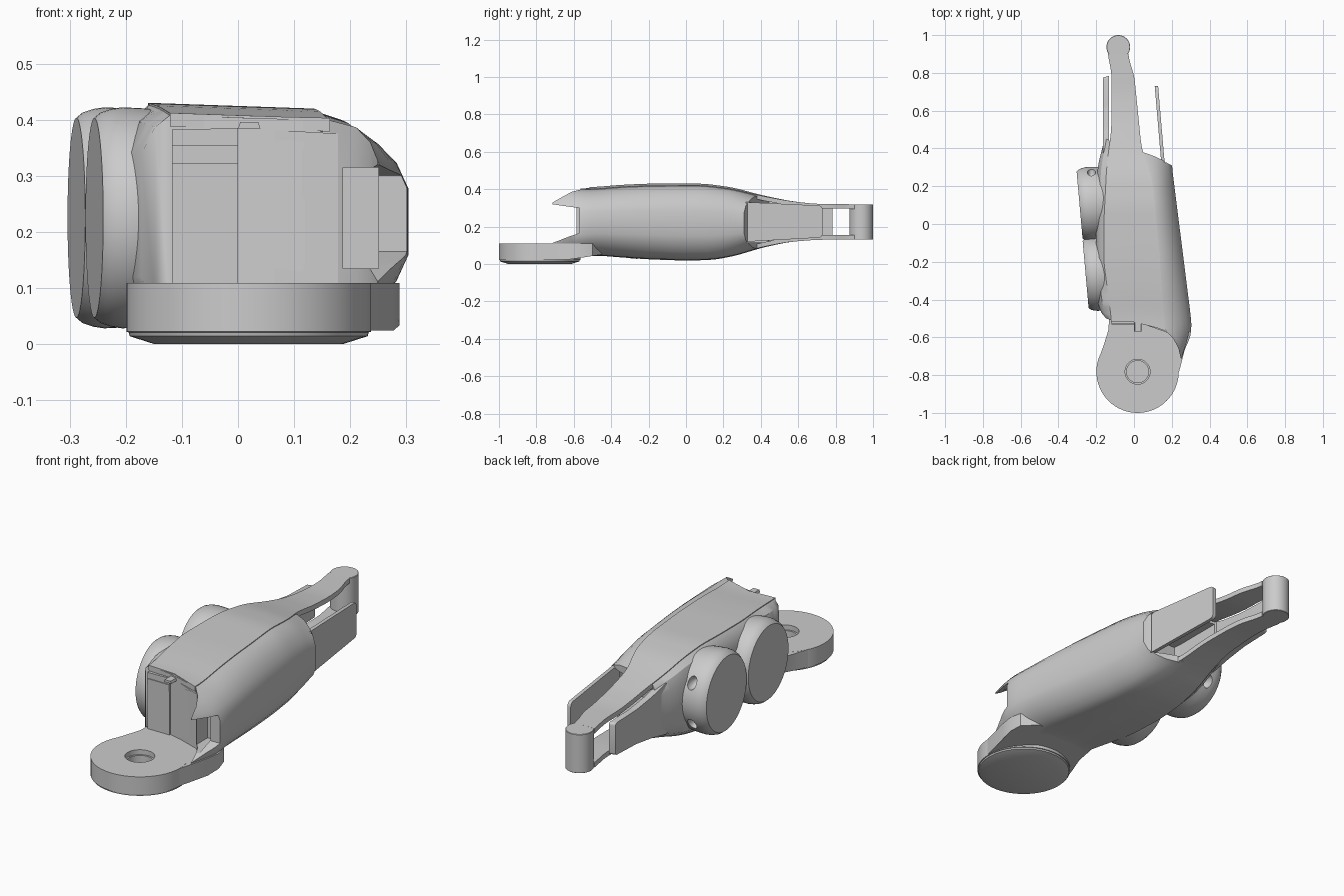
import bpy, bmesh, math
from mathutils import Vector, Matrix

if "Cube" in bpy.data.objects:
    bpy.data.objects.remove(bpy.data.objects["Cube"])


def lerp_table(tab, y):
    if y <= tab[0][0]:
        return tab[0][1]
    for (a, p), (b, q) in zip(tab, tab[1:]):
        if y <= b:
            return p + (q - p) * (y - a) / (b - a)
    return tab[-1][1]


def curve(*tab):
    # slightly rounded interpolation of a station table
    return lambda y: sum(lerp_table(tab, y + d) for d in (-.04, -.02, 0, .02, .04)) / 5


def finish(name, bm, angle=32):
    bmesh.ops.recalc_face_normals(bm, faces=bm.faces)
    me = bpy.data.meshes.new(name)
    bm.to_mesh(me)
    bm.free()
    ob = bpy.data.objects.new(name, me)
    bpy.context.collection.objects.link(ob)
    smooth(ob, angle)
    return ob


def smooth(ob, angle=32):
    bpy.ops.object.select_all(action='DESELECT')
    ob.select_set(True)
    bpy.context.view_layer.objects.active = ob
    bpy.ops.object.shade_smooth_by_angle(angle=math.radians(angle))


def slab(name, cols, n):
    # cols: functions t -> (x, y, z_top, z_bottom); closed solid between both skins
    bm = bmesh.new()
    T, B = [], []
    for i in range(n + 1):
        pts = [c(i / n) for c in cols]
        T.append([bm.verts.new((x, y, a)) for x, y, a, b in pts])
        B.append([bm.verts.new((x, y, b)) for x, y, a, b in pts])
    m = len(cols)
    for i in range(n):
        for j in range(m - 1):
            for G in (T, B):
                bm.faces.new((G[i][j], G[i][j + 1], G[i + 1][j + 1], G[i + 1][j]))
        for j in (0, m - 1):
            bm.faces.new((T[i][j], T[i + 1][j], B[i + 1][j], B[i][j]))
    for i in (0, n):
        for j in range(m - 1):
            bm.faces.new((T[i][j], T[i][j + 1], B[i][j + 1], B[i][j]))
    return finish(name, bm)


def prism(name, pts, lo, hi, place, bevel=0.0):
    # 2D outline extruded from lo to hi; place maps (u, v, w) to a position
    bm = bmesh.new()
    rings = [[bm.verts.new(place(u, v, w)) for u, v in pts] for w in (lo, hi)]
    for r in rings:
        bm.faces.new(r)
    sides = []
    for i in range(len(pts)):
        k = (i + 1) % len(pts)
        bm.faces.new((rings[0][i], rings[0][k], rings[1][k], rings[1][i]))
        sides.append(bm.edges.get((rings[0][i], rings[1][i])))
    if bevel:
        bmesh.ops.bevel(bm, geom=sides, offset=bevel, segments=4, profile=.5, affect='EDGES')
    return finish(name, bm)


def lathe(name, profile, matrix, n=64):
    # (radius, height) profile turned round z; both ends are capped
    bm = bmesh.new()
    rings = [[bm.verts.new((r * math.cos(2 * math.pi * i / n), r * math.sin(2 * math.pi * i / n), h))
              for i in range(n)] for r, h in profile]
    for a, b in zip(rings, rings[1:]):
        for i in range(n):
            k = (i + 1) % n
            bm.faces.new((a[i], a[k], b[k], b[i]))
    bm.faces.new(rings[0])
    bm.faces.new(rings[-1])
    bm.transform(matrix)
    return finish(name, bm)


def cut(ob, cutter):
    mod = ob.modifiers.new('cut', 'BOOLEAN')
    mod.operation, mod.solver, mod.object = 'DIFFERENCE', 'EXACT', cutter
    bpy.context.view_layer.objects.active = ob
    bpy.ops.object.modifier_apply(modifier=mod.name)
    smooth(ob)


# side silhouette and plan edges along y
z_top = curve((-.72, .42), (-.5, .412), (-.35, .424), (-.2, .43), (.1, .43), (.25, .41),
              (.4, .37), (.55, .338), (.68, .322), (1, .318))
z_bot = curve((-.72, .03), (-.56, .035), (-.48, .045), (-.35, .035), (-.2, .025), (0, .018),
              (.15, .022), (.27, .045), (.4, .085), (.55, .118), (.7, .13), (1, .13))
left = curve((-.5, -.16), (-.4, -.2), (.2, -.2), (.32, -.19), (.45, -.155))
spine_l = curve((-.5, -.12), (-.2, -.16), (0, -.16), (.3, -.145), (.5, -.12), (.8, -.118), (.9, -.14))
spine_r = curve((-.57, .165), (-.1, .13), (.2, .10), (.26, .09), (.4, .04), (.6, .02), (.8, .0), (.87, -.03))
right = curve((-.74, .255), (-.57, .306), (-.5, .302), (.31, .2))


def body_col(yf, yr, xf, v):
    def f(t):
        y = yf + (yr - yf) * t
        x = xf(y)
        a, b = z_top(y) - .004 - .035 * (x + .16), z_bot(y) + .004
        return x, y, b + (a - b) * v, b + (a - b) * (1 - v)
    return f


def between(k):
    return lambda y: spine_r(y) * (1 - k) + right(y) * k


# main housing
body = slab('main_housing', [
    body_col(-.47, .45, left, .80),
    body_col(-.50, .45, lambda y: left(y) * .6 + spine_l(y) * .4, .94),
    body_col(-.51, .44, spine_l, 1),
    body_col(-.52, .42, lambda y: 0.0, 1),
    body_col(-.56, .38, spine_r, 1),
    body_col(-.61, .36, between(.35), .965),
    body_col(-.66, .34, between(.62), .89),
    body_col(-.715, .32, between(.85), .80),
    body_col(-.70, .31, right, .67)], 36)


# top and bottom spine skins running out into the tail
def skin(top):
    def col(k):
        def f(t):
            yf = -.515 - .05 * max(0, k - .5) * 2
            y = yf + (.9 - yf) * t
            x = spine_l(y) * (1 - k) + spine_r(y) * k
            tilt = -.035 * (x + .16) * (1 if y < .3 else max(0, 1 - (y - .3) / .3))
            return (x, y, z_top(y) + tilt, z_top(y) + tilt - .024) if top else \
                   (x, y, z_bot(y) - tilt + .024, z_bot(y) - tilt)
        return f
    return [col(k) for k in (0, .25, .5, .75, 1)]


for nm, top in (('upper_spine', True), ('lower_spine', False)):
    slab(nm, skin(top), 56)

# tail end pin
lathe('tail_pin', [(.061, .13), (.063, .132), (.063, .317), (.061, .319)],
      Matrix.Translation((-.083, .937, 0)), 40)

# two tilted motor pods on the left
axis = Vector((-.996, -.089, 0))
rot = axis.to_track_quat('Z', 'Y').to_matrix().to_4x4()
pods = []
for i, c in enumerate([(-.288, .10, .225), (-.256, -.268, .225)]):
    pods.append(lathe(f'motor_pod_{i + 1}',
                      [(.185, -.17), (.195, -.09), (.197, -.05), (.194, -.03), (.188, -.012), (.178, 0)],
                      Matrix.Translation(c) @ rot))

# cutters: rear cavity, front notch, pocket, vent holes
xyz_yz = lambda u, v, w: (w, u, v)
xyz_xy = lambda u, v, w: (u, v, w)
cavity = prism('cavity', [(-.125, .7), (-.125, .15), (.17, .15), (.165, .7)], .115, .325, xyz_xy)
notch = prism('notch', [(-.57, .165), (-.57, .30), (-.63, .307), (-.73, .322), (-.9, .322),
                        (-.9, .11), (-.72, .11), (-.63, .145)], .19, .45, xyz_yz)
pocket = prism('pocket', [(.187, -.9), (.187, -.5), (.25, -.5), (.25, -.9)], .135, .315, xyz_xy)
for c in (cavity, notch, pocket):
    cut(body, c)
vents = []
for z in (.325, .125):
    bm = bmesh.new()
    bmesh.ops.create_uvsphere(bm, u_segments=24, v_segments=12, radius=1)
    bm.transform(Matrix.Translation((-.225, .275, z)) @ Matrix.Diagonal((.022, .045, .03, 1)))
    vents.append(finish('vent', bm))
    cut(body, vents[-1])
    cut(pods[0], vents[-1])
for c in [cavity, notch, pocket] + vents:
    bpy.data.objects.remove(c)

# side plates flanking the tail
prism('right_side_plate', [(.3, .118), (.3, .332), (.73, .312), (.73, .142)], 0, .018,
      lambda u, v, w: (.142 + w - .085 * (u - .35), u, v), .02)
prism('left_side_plate', [(.38, .10), (.38, .352), (.5, .325), (.62, .308), (.78, .303), (.78, .147),
                          (.62, .142), (.5, .125)], 0, .03,
      lambda u, v, w: (-.163 + w, u + w * .3 - .005, v), .012)

# pivot disc with blind hole, and the neck joining it to the housing
lathe('pivot_disc', [(.168, 0), (.212, .014), (.214, .021), (.218, .022), (.218, .109),
                     (.066, .109), (.066, .085), (.058, .085), (.058, .03)],
      Matrix.Translation((.019, -.782, 0)))
prism('pivot_neck', [(-.185, -.71), (-.16, -.64), (-.135, -.56), (-.13, -.45), (.2, -.45), (.275, -.5),
                     (.288, -.56), (.277, -.63), (.25, -.74), (.225, -.83), (.02, -.7)],
      0, 1, lambda u, v, w: (u, v, .1085 if w else .024 + max(0, v + .62) * .16))

# front wall panels, slotted on the right one
wall = lambda u, v, w: (u, w - .45 * max(0, u - .07), v)
prism('front_panel_left', [(-.118, .1), (0, .1), (0, .385), (-.118, .382)], -.527, -.45, wall)
prism('front_panel_strip', [(-.118, .322), (0, .322), (0, .354), (-.118, .354)], -.531, -.45, wall)
prism('front_panel_right', [(.04, .1), (.18, .1), (.18, .375), (.04, .383), (.04, .36), (.066, .354),
                            (.074, .34), (.066, .323), (.04, .318), (.04, .19), (.066, .184),
                            (.074, .17), (.066, .15), (.04, .144)], -.527, -.45, wall)
prism('front_latch', [(0, .384), (.04, .384), (.036, .396), (.004, .396)], -.57, -.48, wall)
